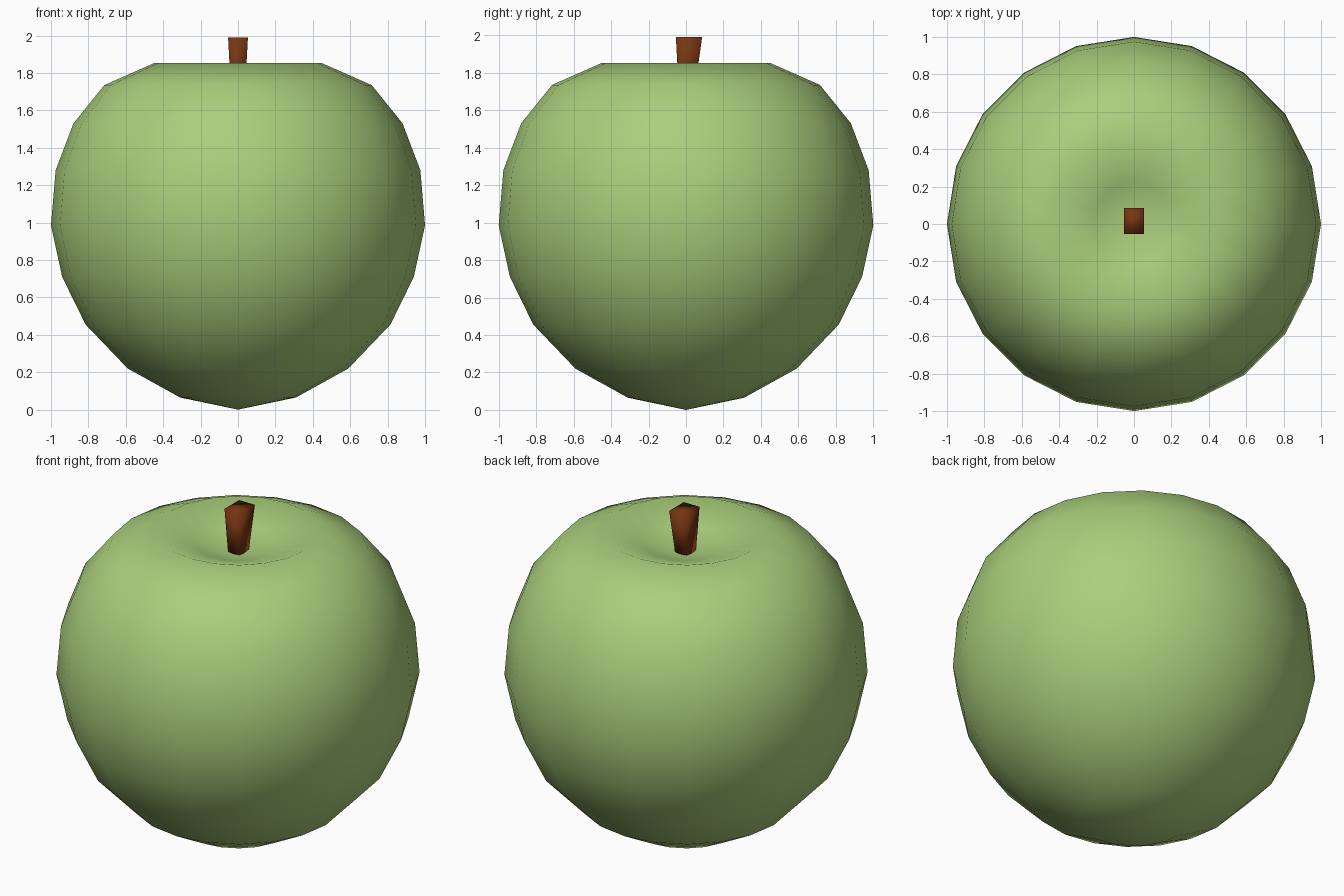
import bpy, bmesh, math

if "Cube" in bpy.data.objects:
    bpy.data.objects.remove(bpy.data.objects["Cube"])

def material(name, rgb):
    m = bpy.data.materials.new(name)
    m.diffuse_color = (*rgb, 1)
    m.use_nodes = True
    m.node_tree.nodes["Principled BSDF"].inputs["Base Color"].default_value = m.diffuse_color
    return m

def finish(bm, name, mat):
    bmesh.ops.recalc_face_normals(bm, faces=bm.faces)
    for f in bm.faces:
        f.smooth = True
    mesh = bpy.data.meshes.new(name)
    bm.to_mesh(mesh)
    bm.free()
    mesh.materials.append(mat)
    obj = bpy.data.objects.new(name, mesh)
    bpy.context.collection.objects.link(obj)
    return obj

# Fruit: 20-sided lathe with a dimple at the top
profile = [(0, 0), (0.31, 0.065), (0.59, 0.22), (0.815, 0.455), (0.94, 0.71),
           (1.0, 0.985), (0.975, 1.28), (0.88, 1.53), (0.715, 1.735),
           (0.45, 1.852), (0.22, 1.77), (0, 1.715)]
SIDES = 20
bm = bmesh.new()
rings = []
for r, z in profile:
    n = SIDES if r else 1
    rings.append([bm.verts.new((r * math.cos(math.tau * i / SIDES),
                                r * math.sin(math.tau * i / SIDES), z)) for i in range(n)])
for low, high in zip(rings, rings[1:]):
    for i in range(SIDES):
        j = (i + 1) % SIDES
        corners = [low[i % len(low)], low[j % len(low)],
                   high[j % len(high)], high[i % len(high)]]
        bm.faces.new(list(dict.fromkeys(corners)))
finish(bm, "apple_fruit", material("apple green", (0.40, 0.62, 0.20)))

# Stem: four-sided, flaring towards the top
bm = bmesh.new()
bmesh.ops.create_cube(bm, size=2)
for v in bm.verts:
    hx, hy, cy, z = (0.053, 0.07, 0.016, 1.99) if v.co.z > 0 else (0.037, 0.041, 0.003, 1.69)
    v.co = (v.co.x * hx, v.co.y * hy + cy, z)
finish(bm, "apple_stem", material("stem brown", (0.18, 0.035, 0.006)))
